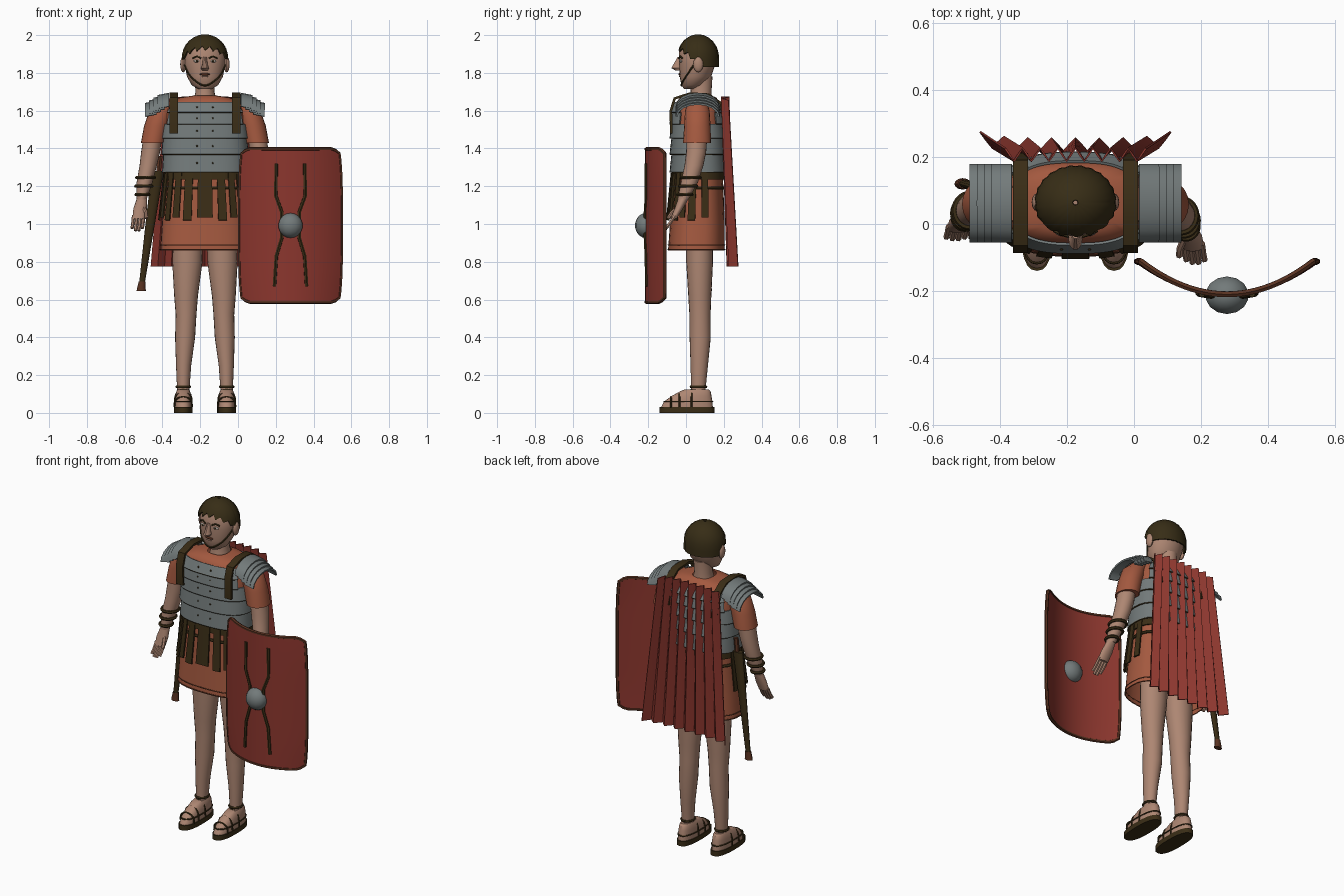
import bpy, bmesh, math
from math import sin, cos, pi

cube = bpy.data.objects.get("Cube")
if cube:
    bpy.data.objects.remove(cube)

CX = -0.175  # centre line of the figure
parts = []


def material(name, *rgb):
    m = bpy.data.materials.new(name)
    m.use_nodes = True
    m.diffuse_color = (*rgb, 1)
    m.node_tree.nodes["Principled BSDF"].inputs["Base Color"].default_value = (*rgb, 1)
    return m


SKIN = material("skin", .42, .24, .17)
CLOTH = material("tunic cloth", .37, .1, .05)
STEEL = material("steel", .17, .195, .195)
LEATHER = material("dark leather", .042, .026, .008)
HAIR = material("dark hair", .038, .026, .008)
RED = material("red", .26, .037, .027)
WOOD = material("brown trim", .1, .032, .015)
WHITE = material("eye white", .5, .45, .4)


def add(name, data, mat):
    ob = bpy.data.objects.new(name, data)
    data.materials.append(mat)
    bpy.context.collection.objects.link(ob)
    parts.append(ob)
    return ob


def mesh(name, bm, mat):
    bmesh.ops.recalc_face_normals(bm, faces=bm.faces)
    me = bpy.data.meshes.new(name)
    bm.to_mesh(me)
    bm.free()
    return add(name, me, mat)


def at(rings, z, a, off=0, e=1):
    """Point on a lofted body at height z and angle a; rings are (z, x, y, rx, ry)."""
    rs = sorted(rings)
    z0 = min(max(z, rs[0][0]), rs[-1][0])
    lo, hi = next((p, q) for p, q in zip(rs, rs[1:]) if p[0] <= z0 <= q[0])
    t = (z0 - lo[0]) / (hi[0] - lo[0])
    x, y, rx, ry = (p + (q - p) * t for p, q in zip(lo[1:], hi[1:]))
    c, s = cos(a), sin(a)
    return (x + (rx + off) * math.copysign(abs(c) ** e, c),
            y + (ry + off) * math.copysign(abs(s) ** e, s), z)


def loft(name, rings, mat, n=20, e=1, caps=True):
    bm = bmesh.new()
    loops = [[bm.verts.new(at(rings, r[0], 2 * pi * i / n, 0, e)) for i in range(n)] for r in rings]
    for p, q in zip(loops, loops[1:]):
        for i in range(n):
            bm.faces.new((p[i], p[(i + 1) % n], q[(i + 1) % n], q[i]))
    if caps:
        bm.faces.new(loops[0])
        bm.faces.new(loops[-1])
    return mesh(name, bm, mat)


def sheet(name, f, nu, nv, mat, thick=.008):
    """Surface f(u, v) given some thickness."""
    bm = bmesh.new()
    g = [[bm.verts.new(f(i / nu, j / nv)) for j in range(nv + 1)] for i in range(nu + 1)]
    for i in range(nu):
        for j in range(nv):
            bm.faces.new((g[i][j], g[i + 1][j], g[i + 1][j + 1], g[i][j + 1]))
    ob = mesh(name, bm, mat)
    mod = ob.modifiers.new("thickness", "SOLIDIFY")
    mod.thickness, mod.offset = thick, 0
    return ob


def tube(name, pts, r, mat, loop=False):
    cu = bpy.data.curves.new(name, "CURVE")
    cu.dimensions = "3D"
    cu.bevel_depth, cu.bevel_resolution, cu.use_fill_caps = r, 1, True
    sp = cu.splines.new("POLY")
    sp.points.add(len(pts) - 1)
    for p, co in zip(sp.points, pts):
        p.co = (*co, 1)
    sp.use_cyclic_u = loop
    return add(name, cu, mat)


def hoop(name, rings, z, off, r, mat, e=1):
    return tube(name, [at(rings, z, 2 * pi * i / 28, off, e) for i in range(28)], r, mat, True)


def ball(name, loc, size, mat, n=12):
    bm = bmesh.new()
    bmesh.ops.create_uvsphere(bm, u_segments=n, v_segments=n // 2 + 2, radius=1)
    for v in bm.verts:
        v.co = [l + c * s for l, c, s in zip(loc, v.co, size)]
    return mesh(name, bm, mat)


# Tunic with skirt, hem lines and belt
E = .75
TUNIC = [(z, CX, y, rx, ry) for z, y, rx, ry in (
    (.86, .055, .237, .15), (1.0, .06, .228, .145), (1.27, .065, .205, .13),
    (1.45, .065, .212, .13), (1.6, .063, .21, .13), (1.645, .063, .19, .115),
    (1.67, .065, .13, .095), (1.68, .07, .06, .065))]
loft("tunic", TUNIC, CLOTH, 32, E, False)
for z in (.865, .89):
    hoop("hem_line", TUNIC, z, .001, .003, WOOD, E)
sheet("belt", lambda u, v: at(TUNIC, 1.28 - .045 * v, 2 * pi * u, .008, E), 32, 1, LEATHER)
hoop("lower_belt", TUNIC, 1.19, .003, .009, LEATHER, E)

# Hanging leather strips around the front and sides
for i in range(13):
    mid = pi * (1.5 + .092 * (i - 6))
    sheet("skirt_strip", lambda u, v: at(TUNIC, 1.27 - (.235 + .015 * (i % 2)) * v,
          mid + (u - .5) * .19, .012 + .006 * v, E), 2, 4, LEATHER)

# Segmented armour: three full bands, two chest and back bands
edges = (1.645, 1.59, 1.53, 1.455, 1.37, 1.275)
for k, (top, low) in enumerate(zip(edges, edges[1:])):
    spans = [(.5, .62), (1.5, .62)] if k < 2 else [(0, 2)]
    for mid, wide in spans:
        def band(u, v):
            return at(TUNIC, top + (low - top) * v, pi * (mid + (u - .5) * wide), .008 + .01 * v, E)
        sheet("armour_band", band, 32, 1, STEEL)
        tube("band_edge", [band(i / 32, 1) for i in range(33)], .004, LEATHER)
    for x in (-.042, .042):
        p = at(TUNIC, (top + low) / 2, pi * 1.5, .015, E)
        ball("rivet", (CX + x, p[1] + .004, p[2]), (.006, .008, .006), LEATHER, 8)

# Neck and head
loft("neck", [(1.64, CX, .075, .065, .065), (1.7, CX, .08, .05, .055), (1.78, CX, .08, .055, .06)], SKIN)
HEAD = [(z, CX, y, rx, ry) for z, y, rx, ry in (
    (1.715, .025, .035, .035), (1.735, .035, .07, .06), (1.78, .05, .095, .083),
    (1.85, .06, .109, .097), (1.92, .064, .108, .1), (1.965, .065, .08, .075), (1.985, .065, .03, .03))]
loft("head", HEAD, SKIN, 24)


def hair(u, v):
    a = 2 * pi * u
    front = max(0, -sin(a))
    base = 1.83 + .1 * front ** .6 + .012 * (round(u * 48) % 3 - 1) * (front > .1)
    z = base + (2.0 - base) * sin(v * pi / 2)
    r = math.sqrt(max(.004, 1 - max(0, (z - 1.88) / .12) ** 2)) * (1 + .03 * (round(u * 48) % 2))
    return CX + .116 * r * cos(a), .064 + .105 * r * sin(a), z


sheet("hair", hair, 48, 7, HAIR)
tube("chin_strap", [at(HEAD, 1.733 + .11 * (t / 8) ** 2, pi * (1.5 + t / 18), .001) for t in range(-8, 9)],
     .005, HAIR)
loft("nose", [(1.885, CX, -.034, .009, .01), (1.84, CX, -.045, .015, .026),
              (1.825, CX, -.046, .021, .032), (1.812, CX, -.038, .015, .018)], SKIN, 10)
ball("mouth", (CX, -.03, 1.793), (.028, .01, .007), WOOD)
ball("lower_lip", (CX, -.027, 1.781), (.02, .01, .005), SKIN)
for s in (-1, 1):
    ball("ear", (CX + s * .115, .065, 1.845), (.016, .027, .042), SKIN)
    ball("eye", (CX + s * .043, -.026, 1.862), (.018, .009, .007), WHITE)
    ball("pupil", (CX + s * .043, -.033, 1.862), (.006, .004, .006), HAIR, 8)
    tube("eyebrow", [at(HEAD, z, pi * (1.5 + s * t), .002)
                     for t, z in ((.06, 1.878), (.13, 1.888), (.2, 1.878))], .005, HAIR)

# Arms, sleeves, bracers, hands; shoulder plates and straps
for s, side, drift in ((-1, "right", .045), (1, "left", .08)):
    def reach(z):
        return .06 - drift * ((1.48 - z) / .36) ** 2

    def limb(rows):
        return [(z, CX + s * d, reach(z) if z < 1.48 else .06, rx, ry) for z, d, rx, ry in rows]

    loft(side + "_sleeve", limb([(1.65, .19, .05, .05), (1.6, .23, .065, .065), (1.52, .255, .067, .07),
                                 (1.43, .275, .064, .074)]), CLOTH)
    arm = limb([(1.5, .27, .05, .055), (1.38, .288, .05, .053), (1.31, .3, .046, .05),
                (1.22, .32, .042, .045), (1.13, .335, .026, .029)])
    loft(side + "_arm", arm, SKIN)
    for z in (1.245, 1.2, 1.155):
        hoop("bracer_ring", arm, z, .004, .009, LEATHER)
    loft(side + "_palm", limb([(1.14, .333, .026, .028), (1.08, .343, .036, .022), (1.03, .35, .034, .017)]), SKIN)
    for i in range(4):
        d = .324 + .018 * i
        tube(side + "_finger", [(CX + s * (d + .004 * k), reach(z) - .006 * k, z)
             for k, z in enumerate((1.045, 1.0, .965 + .012 * (i in (0, 3))))], .009, SKIN)
    tube(side + "_thumb", [(CX + s * .33, reach(1.1), 1.1), (CX + s * .312, reach(1.06) - .025, 1.06),
                           (CX + s * .31, reach(1.03) - .03, 1.03)], .01, SKIN)
    for k in range(4):
        sheet("shoulder_plate", lambda u, v: (
            CX + s * (.19 + .022 * k + .06 * v), .062 - .112 * cos(pi * u),
            1.622 - .014 * k - .012 * v + .068 * sin(pi * u)), 8, 1, STEEL, .01)
    path = ((-.078, 1.48), (-.08, 1.6), (-.06, 1.665), (.02, 1.69), (.12, 1.685), (.185, 1.64), (.205, 1.5))
    sheet("shoulder_strap", lambda u, v: (CX + s * (.142 + .045 * v), *path[round(u * 6)]), 6, 1, LEATHER, .014)

    # Legs and sandals
    loft(side + "_leg", [(z, CX + s * d, y, rx, ry) for z, d, y, rx, ry in (
        (1.0, .09, .072, .08, .072), (.8, .093, .072, .08, .071), (.62, .1, .073, .063, .061),
        (.52, .1, .074, .055, .056), (.4, .105, .075, .053, .056), (.25, .113, .07, .04, .046),
        (.11, .115, .065, .032, .037))], SKIN)
    fx = CX + s * .115
    loft(side + "_sole", [(0, fx, .005, .05, .145), (.03, fx, .005, .05, .145)], LEATHER, 24, .8)
    foot = [(.03, fx, .005, .046, .137), (.06, fx, .012, .045, .128), (.09, fx, .03, .042, .105),
            (.115, fx, .05, .036, .08), (.125, fx, .057, .03, .062)]
    loft(side + "_foot", foot, SKIN, 24, .8)
    hoop("ankle_strap", [(.13, fx, .066, .033, .038), (.15, fx, .066, .033, .038)], .138, .002, .007, LEATHER)
    for y, h in ((-.08, .055), (-.035, .077), (.03, .095)):
        tube("sandal_strap", [(fx + .047 * cos(t), y, .03 + h * sin(t) ** .6)
                              for t in (pi * i / 10 for i in range(11))], .005, LEATHER)
    hoop("toe_strap", foot, .06, .001, .004, LEATHER, .8)

# Sheathed sword on the right hip
loft("scabbard", [(1.28, -.425, .1, .032, .018), (1.0, -.465, .11, .025, .015),
                  (.69, -.508, .12, .015, .012)], LEATHER, 12)
loft("scabbard_tip", [(.695, -.508, .12, .018, .015), (.665, -.512, .12, .021, .016),
                      (.645, -.512, .12, .025, .017)], WOOD, 12)
tube("sword_grip", [(-.42, .1, 1.28), (-.412, .1, 1.36)], .014, WOOD)


# Pleated cape
def cape(u, v):
    fold = abs(u * 8 % 1 * 2 - 1)
    edge = abs(2 * u - 1) ** 5
    return (CX + (u - .5) * (.42 + .15 * v), .188 + .03 * v + .038 * fold + .02 * edge * v,
            1.675 - .9 * v - .02 * edge * (1 - v))


sheet("cape", cape, 32, 8, RED, .006)


# Curved shield with rim, boss and front ribs
def shield(u, v):
    k = 2 * u - 1
    bow = .012 * (1 - (2 * v - 1) ** 4)
    half = .405 - .025 * max(0, abs(k) - .88) / .12
    return .278 + k * (.257 + bow), -.21 + .098 * k * k, .992 + half * (1 - 2 * v)


sheet("shield", shield, 24, 10, RED, .012)
N = 24
rim = [(i / N, 0) for i in range(N)] + [(1, i / N) for i in range(N)]
rim += [(1 - u, 1 - v) for u, v in rim]
tube("shield_rim", [shield(u, v) for u, v in rim], .01, WOOD, True)
ball("shield_boss", (.278, -.213, .992), (.066, .057, .066), STEEL, 14)
for s in (-1, 1):
    line = ((.075, 1.32), (.078, 1.15), (.045, 1.06), (.045, .93), (.075, .83), (.085, .67))
    tube("shield_rib", [(.278 + s * d, -.217 + 1.36 * d * d, z) for d, z in line], .01, LEATHER)

# Turn everything into clean meshes with smooth shading and sharp edges
bpy.ops.object.select_all(action="DESELECT")
for ob in parts:
    ob.select_set(True)
bpy.context.view_layer.objects.active = parts[0]
bpy.ops.object.convert(target="MESH")
bpy.ops.object.shade_smooth_by_angle(angle=math.radians(35))
